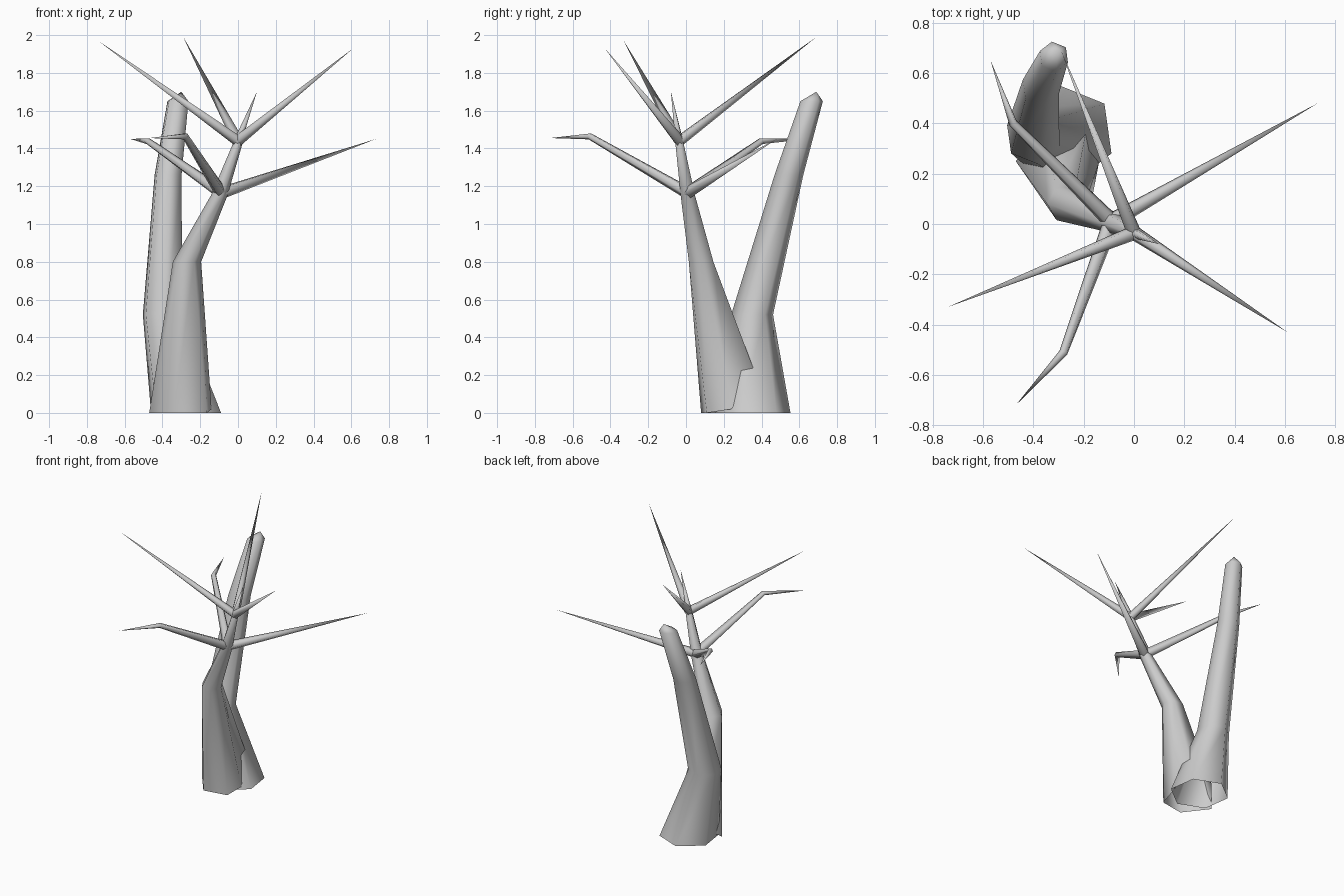
import bpy, bmesh, math
from mathutils import Vector

cube = bpy.data.objects.get("Cube")
if cube:
    bpy.data.objects.remove(cube)

bark = bpy.data.materials.new("grey bark")
bark.use_nodes = True
bark.diffuse_color = (0.6, 0.6, 0.6, 1)
bark.node_tree.nodes["Principled BSDF"].inputs["Base Color"].default_value = (0.6, 0.6, 0.6, 1)


def flat_ring(x, y, z, r, phase=0, sides=6):
    """Horizontal ring of points."""
    angles = [math.radians(phase) + math.tau * i / sides for i in range(sides)]
    return [Vector((x + r * math.cos(a), y + r * math.sin(a), z)) for a in angles]


def loft(name, rings, tip=None):
    """Skin a stack of rings, ending in an optional point."""
    bm = bmesh.new()
    loops = [[bm.verts.new(p) for p in ring] for ring in rings]
    n = len(loops[0])
    for low, high in zip(loops, loops[1:]):
        for i in range(n):
            j = (i + 1) % n
            bm.faces.new((low[i], low[j], high[j], high[i]))
    if tip:
        end = bm.verts.new(tip)
        for i in range(n):
            bm.faces.new((loops[-1][i], loops[-1][(i + 1) % n], end))
    mesh = bpy.data.meshes.new(name)
    bm.to_mesh(mesh)
    bm.free()
    mesh.materials.append(bark)
    obj = bpy.data.objects.new(name, mesh)
    bpy.context.collection.objects.link(obj)
    for poly in mesh.polygons:
        poly.use_smooth = True
    return obj


def branch(name, points, radii, sides=5):
    """Tapered limb through points, closing to a point at the last one."""
    pts = [Vector(p) for p in points]
    rings = []
    for i, r in enumerate(radii):
        d = (pts[i + 1] - pts[max(i - 1, 0)]).normalized()
        u = d.cross(Vector((0, 0, 1))).normalized()
        v = u.cross(d)
        angles = [math.tau * k / sides + math.pi / 2 for k in range(sides)]
        rings.append([pts[i] + r * (u * math.cos(a) - v * math.sin(a)) for a in angles][::-1])
    return loft(name, rings, pts[-1])


# Front trunk: uneven foot with a raised root edge at the back, leaning up to the crown
foot = [Vector(p) for p in ((-.14, .24, .02), (-.19, .37, .2), (-.36, .38, .1),
                            (-.47, .25, 0), (-.34, .08, 0), (-.165, .11, 0))]
loft("front_trunk", [foot,
                     flat_ring(-.27, .08, .8, .075),
                     flat_ring(-.1, .01, 1.15, .044),
                     flat_ring(0, -.035, 1.43, .025)], (.003, -.036, 1.47))

# Rear trunk: broken stump with a blunt top
loft("rear_trunk", [flat_ring(-.275, .355, 0, .2, 38),
                    flat_ring(-.4, .35, .52, .112, 38),
                    flat_ring(-.37, .545, 1.26, .077, 38),
                    flat_ring(-.318, .665, 1.65, .06, 38)], (-.3, .69, 1.7))

# Upper branches fanning out from the crown
crown = (0, -.035, 1.44)
for name, tip, r in (("upper_branch_right", (-.74, -.33, 1.97), .03),
                     ("upper_branch_back", (-.29, .69, 1.99), .03),
                     ("upper_branch_left", (.61, -.43, 1.93), .03),
                     ("upper_twig", (.1, -.08, 1.7), .022)):
    branch(name, (crown, tip), (r,))

# Lower branches, two of them with a bent end
fork = (-.09, .01, 1.165)
branch("lower_branch_left", (fork, (.73, .48, 1.45)), (.034,))
branch("lower_branch_front", (fork, (-.28, -.51, 1.465), (-.47, -.72, 1.455)), (.034, .018))
branch("lower_branch_back", (fork, (-.48, .4, 1.44), (-.57, .65, 1.45)), (.034, .018))
